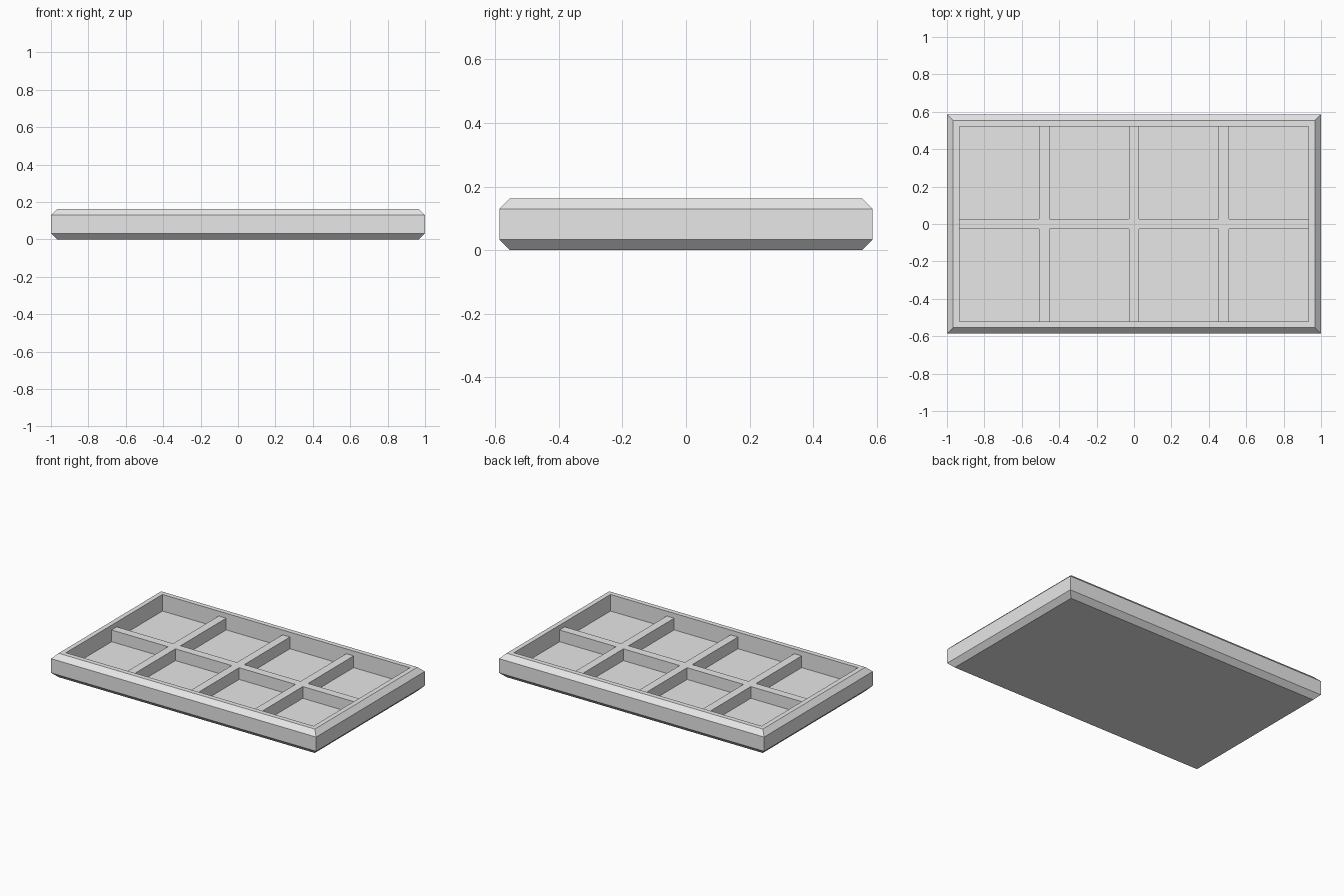
import bpy
import bmesh
import math

cube = bpy.data.objects.get("Cube")
if cube:
    bpy.data.objects.remove(cube, do_unlink=True)

HALF_X, HALF_Y, HEIGHT = 1.0, 0.586, 0.163
CHAMFER = 0.033
WALL = 0.066
FLOOR = 0.05
DIVIDER_TOP = 0.13
DIVIDER_WIDTH = 0.056

grey = bpy.data.materials.new("plain grey")
grey.use_nodes = True
grey.diffuse_color = (0.8, 0.8, 0.8, 1)
grey.node_tree.nodes["Principled BSDF"].inputs["Base Color"].default_value = (0.8, 0.8, 0.8, 1)


def make_object(name, bm):
    bmesh.ops.recalc_face_normals(bm, faces=bm.faces)
    mesh = bpy.data.meshes.new(name)
    bm.to_mesh(mesh)
    bm.free()
    mesh.materials.append(grey)
    obj = bpy.data.objects.new(name, mesh)
    bpy.context.collection.objects.link(obj)
    return obj


def ringed_solid(name, rings):
    """Join rectangles, each given as (inset, height), and cap both ends."""
    bm = bmesh.new()
    loops = []
    for inset, z in rings:
        x, y = HALF_X - inset, HALF_Y - inset
        loops.append([bm.verts.new((sx * x, sy * y, z))
                      for sx, sy in ((-1, -1), (1, -1), (1, 1), (-1, 1))])
    for low, high in zip(loops, loops[1:]):
        for i in range(4):
            j = (i + 1) % 4
            bm.faces.new((low[i], low[j], high[j], high[i]))
    bm.faces.new(loops[0])
    bm.faces.new(loops[-1])
    return make_object(name, bm)


def box(name, low, high):
    bm = bmesh.new()
    bmesh.ops.create_cube(bm, size=1)
    for v in bm.verts:
        v.co = [(a + b) / 2 + c * (b - a) for a, b, c in zip(low, high, v.co)]
    return make_object(name, bm)


# Chamfered tray with an open recess
tray = ringed_solid("compartment_tray", [
    (CHAMFER, 0), (0, CHAMFER), (0, HEIGHT - CHAMFER), (CHAMFER, HEIGHT),
    (WALL, HEIGHT), (WALL, FLOOR)])

# Low dividers, rooted in the walls and floor
half = DIVIDER_WIDTH / 2
root = WALL * 0.7
reach_x, reach_y = HALF_X - root, HALF_Y - root
base = FLOOR - 0.02
spacing = (HALF_X - WALL + half) / 2
dividers = [box("long_divider", (-reach_x, -half, base), (reach_x, half, DIVIDER_TOP))]
for i in (-1, 0, 1):
    x = i * spacing
    dividers.append(box("cross_divider", (x - half, -reach_y, base),
                        (x + half, reach_y, DIVIDER_TOP)))

# Fuse the dividers into the tray
bpy.ops.object.select_all(action='DESELECT')
bpy.context.view_layer.objects.active = tray
tray.select_set(True)
for part in dividers:
    mod = tray.modifiers.new("join divider", 'BOOLEAN')
    mod.operation = 'UNION'
    mod.solver = 'EXACT'
    mod.object = part
    bpy.ops.object.modifier_apply(modifier=mod.name)
    bpy.data.objects.remove(part, do_unlink=True)

# Merge flat neighbouring faces
bm = bmesh.new()
bm.from_mesh(tray.data)
bmesh.ops.remove_doubles(bm, verts=bm.verts, dist=0.0001)
bmesh.ops.dissolve_limit(bm, angle_limit=math.radians(1), verts=bm.verts, edges=bm.edges)
bm.to_mesh(tray.data)
bm.free()
